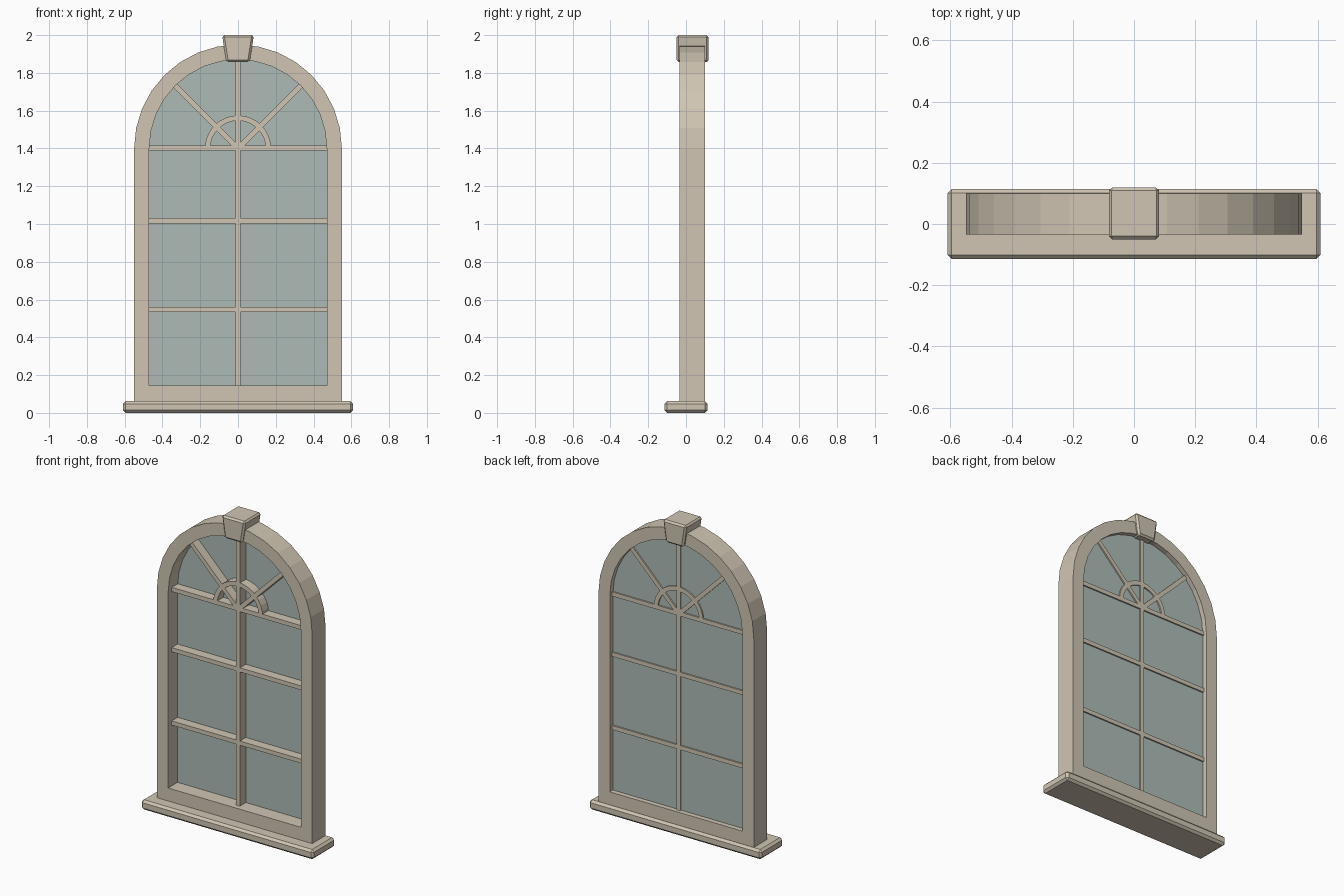
import bpy, bmesh
from math import cos, sin, pi, radians
from mathutils import Matrix, Vector

cube = bpy.data.objects.get("Cube")
if cube:
    bpy.data.objects.remove(cube, do_unlink=True)


def material(name, rgb):
    m = bpy.data.materials.new(name)
    m.use_nodes = True
    color = (*rgb, 1)
    m.diffuse_color = color
    m.node_tree.nodes["Principled BSDF"].inputs["Base Color"].default_value = color
    return m


STONE = material("cream_paint", (0.63, 0.56, 0.45))
GLASS = material("pale_glass", (0.42, 0.50, 0.475))

SPRING = 1.40           # height where the arch begins
OUTER, INNER = 0.55, 0.47
SEGMENTS = 16
BAR = 0.027             # glazing bar width
BAR_FRONT, BAR_BACK = 0.0, 0.077


def arc(radius, count=SEGMENTS):
    """Half circle points from right to left, around the spring line."""
    return [(radius * cos(pi * i / count), SPRING + radius * sin(pi * i / count))
            for i in range(count + 1)]


def finish(name, bm, mat, bevel=0):
    bmesh.ops.recalc_face_normals(bm, faces=bm.faces[:])
    mesh = bpy.data.meshes.new(name)
    bm.to_mesh(mesh)
    bm.free()
    mesh.materials.append(mat)
    ob = bpy.data.objects.new(name, mesh)
    bpy.context.collection.objects.link(ob)
    if bevel:
        mod = ob.modifiers.new("chamfer", "BEVEL")
        mod.width = bevel
        mod.segments = 1
        mod.limit_method = "ANGLE"
    return ob


def extrude_outline(name, points, y0, y1, mat, bevel=0):
    """Solid from an x-z outline running from y0 to y1."""
    bm = bmesh.new()
    face = bm.faces.new([bm.verts.new((x, y0, z)) for x, z in points])
    out = bmesh.ops.extrude_face_region(bm, geom=[face])
    verts = [v for v in out["geom"] if isinstance(v, bmesh.types.BMVert)]
    bmesh.ops.translate(bm, verts=verts, vec=(0, y1 - y0, 0))
    return finish(name, bm, mat, bevel)


def extrude_band(name, outer, inner, y0, y1, mat, closed):
    """Solid band between two matching x-z outlines."""
    bm = bmesh.new()
    rings = [[bm.verts.new((x, y, z)) for x, z in line]
             for line, y in ((outer, y0), (inner, y0), (inner, y1), (outer, y1))]
    n = len(outer)
    for i in range(n if closed else n - 1):
        j = (i + 1) % n
        for a, b in zip(rings, rings[1:] + rings[:1]):
            bm.faces.new((a[i], a[j], b[j], b[i]))
    if not closed:
        for i in (0, n - 1):
            bm.faces.new([r[i] for r in rings])
    return finish(name, bm, mat)


def bar(name, start, end):
    """Straight glazing bar between two x-z points."""
    a, b = Vector((start[0], 0, start[1])), Vector((end[0], 0, end[1]))
    side = (b - a).normalized().cross(Vector((0, 1, 0))) * BAR / 2
    points = [(p.x, p.z) for p in (a + side, b + side, b - side, a - side)]
    return extrude_outline(name, points, BAR_FRONT, BAR_BACK, STONE)


def arch_outline(radius, bottom):
    return [(radius, bottom)] + arc(radius) + [(-radius, bottom)]


# Arched frame and glass
extrude_band("arched_frame", arch_outline(OUTER, 0.05), arch_outline(INNER, 0.145),
             -0.035, 0.10, STONE, True)
extrude_outline("glass_pane", arch_outline(INNER + 0.01, 0.135), 0.06, 0.068, GLASS)

# Glazing bars
bar("centre_bar", (0, 0.14), (0, SPRING + INNER))
for label, z in (("lower", 0.548), ("middle", 1.017), ("spring", 1.403)):
    bar(label + "_cross_bar", (-INNER, z), (INNER, z))
for label, angle in (("left", 45), ("right", 135)):
    t = radians(angle)
    bar(label + "_fan_bar", (0, SPRING),
        (INNER * cos(t), SPRING + INNER * sin(t)))
extrude_band("fan_ring", arc(0.175), arc(0.147), BAR_FRONT, BAR_BACK, STONE, False)

# Sill
bm = bmesh.new()
bmesh.ops.create_cube(bm, size=1, matrix=Matrix.Translation((0, 0, 0.031))
                      @ Matrix.Diagonal((1.22, 0.23, 0.062, 1)))
finish("sill", bm, STONE, 0.014)

# Keystone
extrude_outline("keystone", [(-0.062, 1.858), (0.062, 1.858), (0.084, 2.0), (-0.084, 2.0)],
                -0.05, 0.12, STONE, 0.011)
